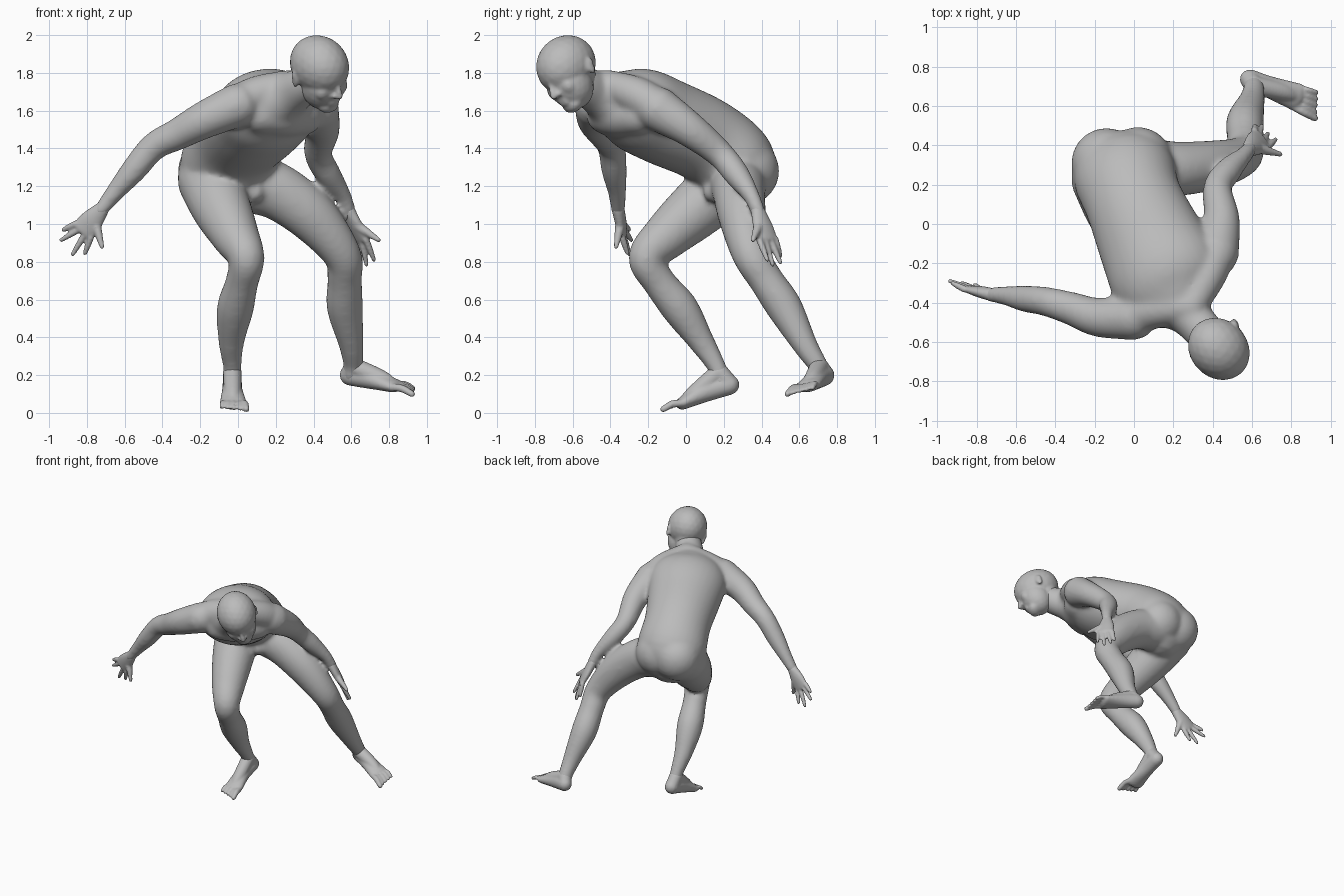
import bpy, bmesh
from math import sin, cos, pi, radians
from mathutils import Vector, Matrix

cube = bpy.data.objects.get("Cube")
if cube:
    bpy.data.objects.remove(cube, do_unlink=True)

skin = bpy.data.materials.new("grey_clay")
skin.use_nodes = True
skin.diffuse_color = (0.5, 0.5, 0.5, 1)
skin.node_tree.nodes["Principled BSDF"].inputs["Base Color"].default_value = (0.5, 0.5, 0.5, 1)


def spline(points, steps=6):
    """Catmull-Rom through rows of any length."""
    rows = [Vector(p) for p in points]
    rows = [rows[0] * 2 - rows[1]] + rows + [rows[-1] * 2 - rows[-2]]
    out = []
    for a, b, c, d in zip(rows, rows[1:], rows[2:], rows[3:]):
        for i in range(steps):
            t = i / steps
            out.append((b * 2 + (c - a) * t + (a * 2 - b * 5 + c * 4 - d) * t ** 2
                        + (b * 3 - a - c * 3 + d) * t ** 3) / 2)
    return out + [rows[-2]]


def tube(bm, points, side=(1, 0, 0), sides=20):
    """Round-ended tube; rows are x, y, z, half width, half depth, turn of the width axis."""
    full = [tuple(p) + ((p[3],) if len(p) == 4 else ()) for p in points]
    full = [p if len(p) == 6 else p + (0,) for p in full]
    rows = spline(full)
    spots = [Vector(r[:3]) for r in rows]
    start, end = (spots[1] - spots[0]).normalized(), (spots[-1] - spots[-2]).normalized()
    rings = []
    for k in (85, 60, 30):
        s = min(rows[0][3:5]) * sin(radians(k))
        rings.append((spots[0] - start * s, start, rows[0], cos(radians(k))))
    for i, r in enumerate(rows):
        t = spots[min(i + 1, len(spots) - 1)] - spots[max(i - 1, 0)]
        rings.append((spots[i], t.normalized(), r, 1))
    for k in (30, 60, 85):
        s = min(rows[-1][3:5]) * sin(radians(k))
        rings.append((spots[-1] + end * s, end, rows[-1], cos(radians(k))))
    loops = []
    for p, t, r, k in rings:
        w = Matrix.Rotation(radians(r[5]), 3, "Z") @ Vector(side)
        w = (w - t * w.dot(t)).normalized()
        d = t.cross(w)
        loops.append([bm.verts.new(p + k * (w * r[3] * cos(a) + d * r[4] * sin(a)))
                      for a in (2 * pi * j / sides for j in range(sides))])
    for a, b in zip(loops, loops[1:]):
        for j in range(sides):
            n = (j + 1) % sides
            bm.faces.new((a[j], a[n], b[n], b[j]))
    bm.faces.new(loops[0][::-1])
    bm.faces.new(loops[-1])


def blob(bm, centre, size):
    m = Matrix.Translation(centre) @ Matrix.Diagonal((*size, 1))
    bmesh.ops.create_icosphere(bm, subdivisions=3, radius=1, matrix=m)


def finish(bm, name, voxel, rounds):
    """Fuse the overlapping pieces into one smooth skin."""
    bmesh.ops.recalc_face_normals(bm, faces=bm.faces)
    mesh = bpy.data.meshes.new(name)
    bm.to_mesh(mesh)
    bm.free()
    ob = bpy.data.objects.new(name, mesh)
    bpy.context.collection.objects.link(ob)
    mesh.materials.append(skin)
    fuse = ob.modifiers.new("fuse", "REMESH")
    fuse.mode, fuse.voxel_size, fuse.use_smooth_shade = "VOXEL", voxel, True
    soft = ob.modifiers.new("soften", "SMOOTH")
    soft.factor, soft.iterations = 0.5, rounds


# Torso, twisting from the hips to the shoulders and on into the neck
body = bmesh.new()
tube(body, [(-.04, .27, 1.2, .2, .16, 12), (-.05, .26, 1.31, .26, .22, 15),
            (0, .11, 1.44, .25, .225, 25), (.095, -.11, 1.54, .275, .23, 33),
            (.165, -.26, 1.61, .29, .22, 40), (.22, -.37, 1.65, .24, .17, 40),
            (.28, -.46, 1.69, .12, .12, 40), (.36, -.55, 1.74, .1, .1, 40),
            (.41, -.6, 1.78, .09, .09, 40)], sides=32)
# Buttocks, groin and chest muscle
for x, y in ((-.14, .31), (.02, .315)):
    blob(body, (x, y, 1.28), (.18, .18, .18))
blob(body, (.09, .14, 1.17), (.05, .05, .055))
tube(body, [(.12, -.43, 1.575, .1), (.24, -.36, 1.575, .115), (.35, -.25, 1.57, .1)], (0, 0, 1))
# Shoulder slopes
tube(body, [(.29, -.42, 1.74, .08), (.12, -.43, 1.69, .1), (0, -.46, 1.64, .1)], (0, 1, 0))
tube(body, [(.29, -.42, 1.74, .08), (.37, -.26, 1.68, .1), (.42, -.14, 1.61, .1)], (0, 0, 1))
# Arms
tube(body, [(0, -.475, 1.63, .117), (-.18, -.475, 1.55, .1), (-.32, -.43, 1.475, .085),
            (-.445, -.395, 1.41, .075), (-.555, -.38, 1.282, .068), (-.65, -.365, 1.17, .05),
            (-.73, -.36, 1.07, .038)], (0, 1, 0))
tube(body, [(.415, -.15, 1.61, .12), (.445, .02, 1.5, .094), (.425, .18, 1.37, .074),
            (.48, .27, 1.26, .068), (.555, .345, 1.15, .046), (.59, .385, 1.06, .038)])
# Legs
tube(body, [(-.155, .24, 1.24, .17), (-.09, .07, 1.09, .158), (-.015, -.1, .94, .128),
            (.045, -.21, .82, .097), (.02, -.14, .69, .088), (-.015, -.03, .55, .098),
            (-.035, .08, .38, .07), (-.03, .165, .24, .05), (-.03, .19, .16, .052)])
tube(body, [(.06, .28, 1.22, .16), (.22, .28, 1.165, .14, .15), (.4, .3, 1.03, .126, .135),
            (.55, .345, .84, .102), (.565, .42, .71, .092), (.565, .52, .56, .096),
            (.6, .63, .36, .067), (.61, .7, .25, .053), (.6, .72, .2, .05)], (0, 1, 0))
finish(body, "body", .014, 14)


def foot(name, heel, arch, ball, toe_tip, inner, lift):
    bm = bmesh.new()
    heel, arch, ball, tip, inner = map(Vector, (heel, arch, ball, toe_tip, inner))
    tube(bm, [(*heel, .052, .055), (*arch, .055, .055), (*ball, .073, .034)], inner)
    tube(bm, [(*(arch + lift), .05), (*(arch * .5 + ball * .5 + Vector((0, 0, .02))), .045),
              (*ball, .03)], inner)
    tube(bm, [(*(arch + lift), .05), (*heel, .05)], inner)
    for i in range(5):
        offset = inner * (.058 - .029 * i)
        r = .021 if i == 0 else .0155
        reach = tip - (tip - ball) * (.09 * i)
        mid = (ball + reach) / 2 + Vector((0, 0, .012))
        tube(bm, [(*(ball + offset * .9), r), (*(mid + offset), r),
                  (*(reach + offset * 1.1), r * .85)], inner, 10)
    finish(bm, name, .008, 5)


foot("right_foot", (-.03, .23, .15), (-.03, .11, .115), (-.025, -.02, .05),
     (-.02, -.12, .02), (1, 0, 0), Vector((0, .065, .1)))
foot("left_foot", (.59, .735, .2), (.68, .7, .185), (.83, .645, .143),
     (.945, .595, .11), (-.38, -.9, -.15), Vector((-.07, .005, .06)))


def hand(name, wrist, knuckles, across, tips, thumb):
    """Knuckle row runs along across, from the first finger to the last."""
    bm = bmesh.new()
    wrist, knuckles, across = map(Vector, (wrist, knuckles, across))
    across.normalize()
    palm = wrist.lerp(knuckles, .55)
    tube(bm, [(*wrist, .04, .034), (*palm, .062, .03), (*knuckles, .066, .022)], across)
    for i, tip in enumerate(tips):
        root = knuckles + across * (.036 * (i - 1.5))
        tip = Vector(tip)
        tube(bm, [(*root, .018), (*root.lerp(tip, .5), .0165), (*tip, .012)], across, 10)
    base, tip = palm - across * .03, Vector(thumb)
    tube(bm, [(*base, .028), (*base.lerp(tip, .5), .021), (*tip, .013)], across, 10)
    finish(bm, name, .008, 3)


hand("right_hand", (-.72, -.36, 1.08), (-.82, -.335, .965), (-.75, .05, .65),
     [(-.81, -.31, .845), (-.875, -.3, .84), (-.935, -.29, .915), (-.925, -.3, .97)],
     (-.72, -.37, .88))
hand("left_hand", (.585, .38, 1.07), (.645, .43, .92), (-.6, .8, 0),
     [(.72, .43, .81), (.68, .46, .785), (.65, .5, .795), (.615, .5, .83)],
     (.745, .355, .915))

# Head, built in its own frame (x left, y back, z up), then tipped down and to its right
turn = (Matrix.Rotation(radians(46), 4, "Z") @ Matrix.Rotation(radians(30), 4, "X")
        @ Matrix.Rotation(radians(-18), 4, "Y"))
head = bmesh.new()
blob(head, (0, .01, .03), (.147, .174, .153))
blob(head, (0, -.04, -.06), (.12, .118, .145))
blob(head, (0, -.1, -.155), (.064, .05, .045))
blob(head, (0, -.115, .02), (.095, .04, .045))
tube(head, [(0, -.145, .01, .013), (0, -.165, -.03, .016), (0, -.178, -.058, .019)])
for z in (-.108, -.127):
    blob(head, (0, -.143, z), (.038, .016, .011))
for s in (-1, 1):
    blob(head, (s * .02, -.16, -.062), (.016, .016, .013))
    blob(head, (s * .055, -.105, -.055), (.047, .04, .05))
    blob(head, (s * .045, -.13, -.008), (.024, .016, .014))
    blob(head, (s * .136, .03, -.035), (.014, .025, .045))
    blob(head, (s * .14, .042, -.015), (.014, .02, .026))
tube(head, [(0, .05, -.03, .1), (-.01, .04, -.09, .085)])
head.transform(Matrix.Translation((.434, -.625, 1.813)) @ turn)
finish(head, "head", .009, 6)
